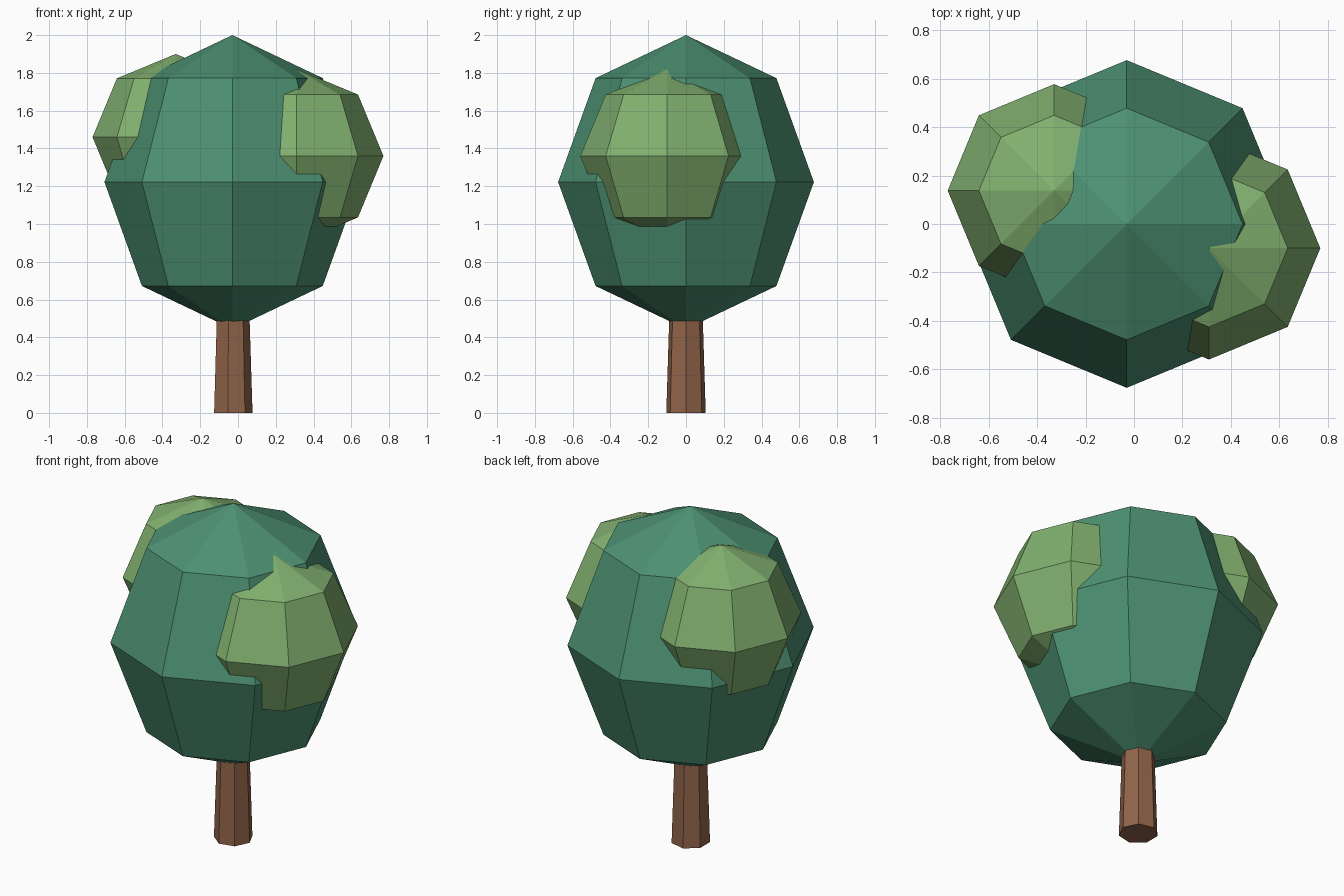
import bpy
import math

if "Cube" in bpy.data.objects:
    bpy.data.objects.remove(bpy.data.objects["Cube"])


def material(name, rgb):
    """Flat colour given as 0-255 sRGB, stored as linear."""
    m = bpy.data.materials.new(name)
    lin = [(c / 255 / 12.92) if c < 10 else ((c / 255 + 0.055) / 1.055) ** 2.4 for c in rgb]
    m.diffuse_color = (*lin, 1)
    m.use_nodes = True
    m.node_tree.nodes["Principled BSDF"].inputs["Base Color"].default_value = m.diffuse_color
    return m


dark_green = material("dark_green", (77, 145, 114))
light_green = material("light_green", (129, 176, 111))
brown = material("brown", (145, 100, 74))


def foliage(name, centre, radius, height, mat):
    """Flat-shaded eight-sided ball with four rings."""
    bpy.ops.mesh.primitive_uv_sphere_add(segments=8, ring_count=4, radius=1, location=centre)
    ob = bpy.context.object
    ob.name = name
    ob.scale = (radius, radius, height)
    bpy.ops.object.transform_apply(location=False, rotation=False, scale=True)
    ob.data.materials.append(mat)
    return ob


# Crown and the two lighter leaf clumps
foliage("crown", (-0.03, 0, 1.222), 0.677, 0.778, dark_green)
foliage("right_leaf_clump", (0.31, -0.1, 1.36), 0.46, 0.46, light_green)
foliage("left_leaf_clump", (-0.33, 0.138, 1.46), 0.44, 0.44, light_green)

# Tapered seven-sided trunk, one corner pointing to +x
bpy.ops.mesh.primitive_cone_add(vertices=7, radius1=0.107, radius2=0.088, depth=0.6,
                                location=(-0.03, 0, 0.3), rotation=(0, 0, -math.pi / 2))
trunk = bpy.context.object
trunk.name = "trunk"
trunk.data.materials.append(brown)
